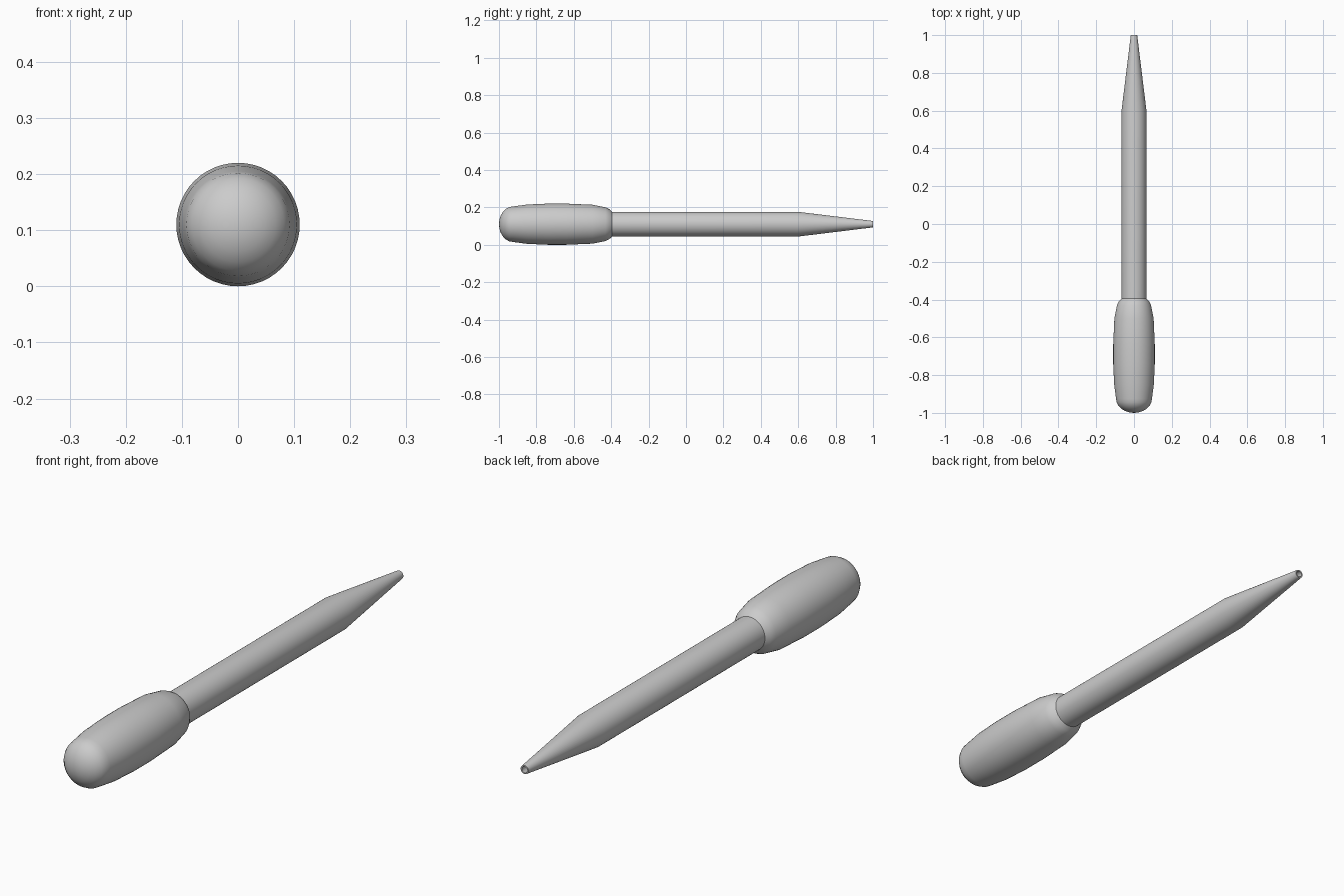
import bpy, bmesh, math
from mathutils import Matrix, Vector

if "Cube" in bpy.data.objects:
    bpy.data.objects.remove(bpy.data.objects["Cube"])

AXIS_Z = 0.11  # height of the long axis


def lathe(name, profile, steps=48, angle=40):
    """Spin (y, radius) points around the long axis."""
    bm = bmesh.new()
    verts = [bm.verts.new((r, y, AXIS_Z)) for y, r in profile]
    edges = [bm.edges.new(p) for p in zip(verts, verts[1:])]
    bmesh.ops.spin(bm, geom=verts + edges, cent=(0, 0, AXIS_Z), axis=(0, 1, 0),
                   angle=math.tau, steps=steps, use_merge=True)
    bmesh.ops.remove_doubles(bm, verts=bm.verts, dist=1e-5)
    bmesh.ops.recalc_face_normals(bm, faces=bm.faces)
    me = bpy.data.meshes.new(name)
    bm.to_mesh(me)
    bm.free()
    ob = bpy.data.objects.new(name, me)
    bpy.context.collection.objects.link(ob)
    bpy.ops.object.select_all(action='DESELECT')
    bpy.context.view_layer.objects.active = ob
    ob.select_set(True)
    bpy.ops.object.shade_smooth_by_angle(angle=math.radians(angle))
    return ob


# Squeeze bulb: rounded end, gently swollen body, shoulder into the tube
dome = [(-0.925 - 0.075 * math.cos(t), 0.095 * math.sin(t))
        for t in (math.radians(a) for a in range(0, 91, 15))]
lathe("squeeze_bulb", dome + [
    (-0.85, 0.105), (-0.74, 0.11), (-0.64, 0.11), (-0.50, 0.104),
    (-0.43, 0.09), (-0.41, 0.08), (-0.395, 0.066), (-0.42, 0.0)], angle=60)

# Hollow tube with a tapered, open tip
lathe("dropper_tube", [
    (-0.42, 0.0), (-0.42, 0.066), (0.60, 0.066), (1.0, 0.017),
    (1.0, 0.012), (0.60, 0.056), (-0.41, 0.056), (-0.41, 0.0)], angle=30)
